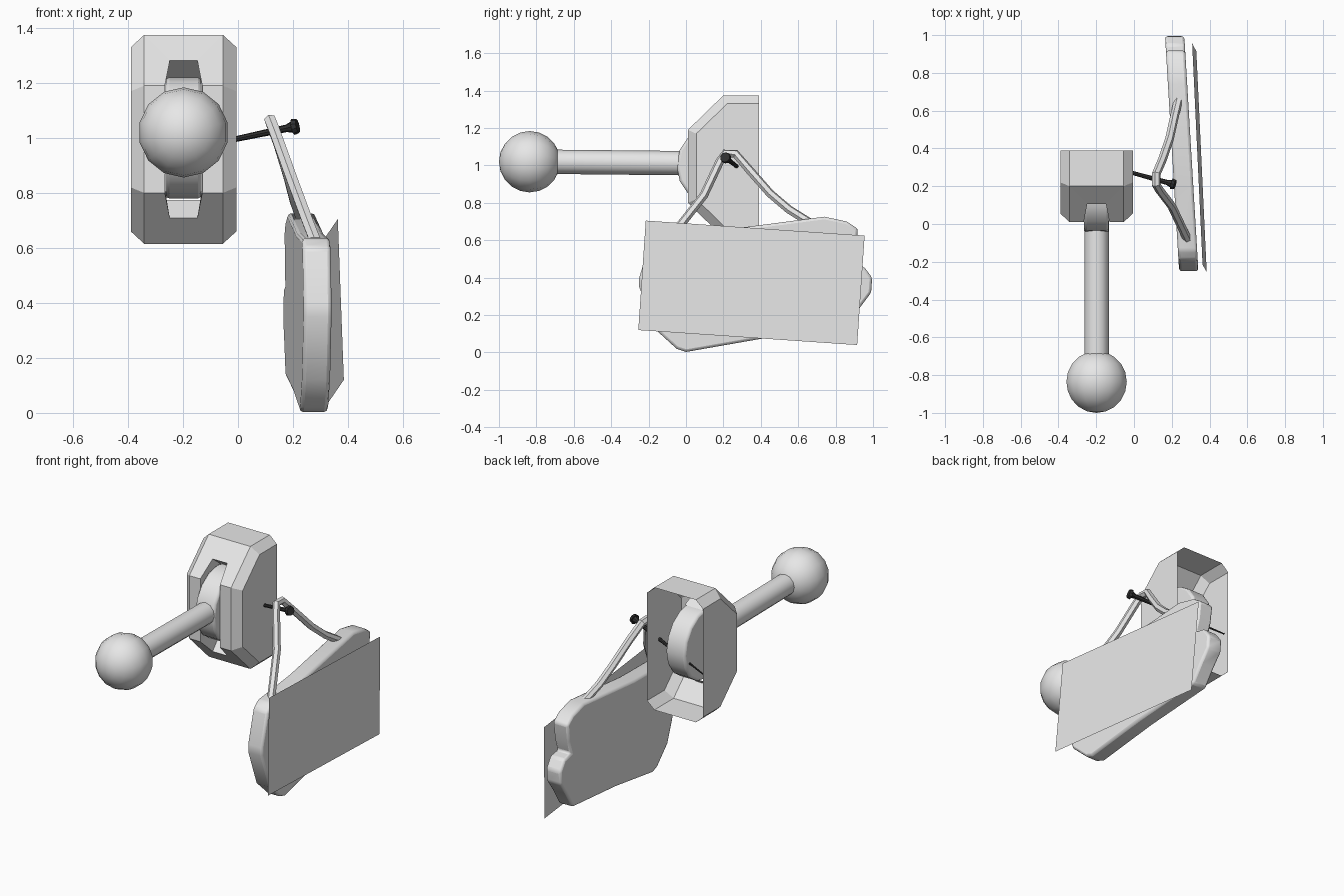
import bpy, bmesh, math
from mathutils import Vector

cube = bpy.data.objects.get("Cube")
if cube:
    bpy.data.objects.remove(cube, do_unlink=True)


def material(name, rgb, rough=0.6):
    m = bpy.data.materials.new(name)
    m.use_nodes = True
    m.diffuse_color = (*rgb, 1)
    bsdf = next(n for n in m.node_tree.nodes if n.type == "BSDF_PRINCIPLED")
    bsdf.inputs["Base Color"].default_value = (*rgb, 1)
    bsdf.inputs["Roughness"].default_value = rough
    return m


GREY = material("light grey", (0.8, 0.8, 0.8))
IRON = material("dark iron", (0.03, 0.03, 0.03))
CX = -0.198  # centre plane of the lever


def finish(obj, mat, smooth=True):
    obj.data.materials.clear()
    obj.data.materials.append(mat)
    bpy.ops.object.select_all(action="DESELECT")
    obj.select_set(True)
    bpy.context.view_layer.objects.active = obj
    if smooth:
        bpy.ops.object.shade_smooth_by_angle(angle=math.radians(35))
    return obj


def from_bmesh(name, bm, mat, smooth=True):
    bmesh.ops.remove_doubles(bm, verts=bm.verts, dist=0.0005)
    bmesh.ops.recalc_face_normals(bm, faces=bm.faces)
    mesh = bpy.data.meshes.new(name)
    bm.to_mesh(mesh)
    bm.free()
    obj = bpy.data.objects.new(name, mesh)
    bpy.context.collection.objects.link(obj)
    return finish(obj, mat, smooth)


def rod(name, a, b, r1, r2, sides, mat):
    """Straight tapered rod from a to b."""
    a, b = Vector(a), Vector(b)
    bpy.ops.mesh.primitive_cone_add(vertices=sides, radius1=r1, radius2=r2,
                                    depth=(b - a).length, location=(a + b) / 2)
    obj = bpy.context.object
    obj.name = name
    obj.rotation_euler = (b - a).to_track_quat("Z", "Y").to_euler()
    return finish(obj, mat)


def bevel(obj, width, segments):
    mod = obj.modifiers.new("Bevel", "BEVEL")
    mod.width, mod.segments = width, segments
    mod.limit_method = "ANGLE"


# Lever housing: thin chamfered shell, open at the back, slotted in front
bm = bmesh.new()


def quad(*pts):
    bm.faces.new([bm.verts.new((CX + x, y, z)) for x, y, z in pts])


outer = [(.39, .615), (.2, .615), (.01, .8), (.01, 1.19), (.2, 1.375), (.39, 1.375)]
inner = [(.39, .66), (.22, .66), (.055, .82), (.055, 1.17), (.22, 1.33), (.39, 1.33)]
H1, H2 = .143, .192
slot = [(.05, .105, .708), (.068, .01, .8), (.068, .01, 1.19), (.05, .105, 1.282)]
lip = [(.067, .2, .775), (.067, .08, .81), (.067, .08, 1.18), (.067, .2, 1.215)]
for s in (1, -1):
    def flip(p):
        return (s * p[0], p[1], p[2])
    # flat side and its chamfer
    bm.faces.new([bm.verts.new((CX + s * H2, y, z)) for y, z in inner])
    for i in range(5):
        quad((s * H1, *outer[i]), (s * H1, *outer[i + 1]),
             (s * H2, *inner[i + 1]), (s * H2, *inner[i]))
    # front panels beside the slot, and the slot walls
    for i in range(3):
        quad((s * H1, *outer[i + 1]), (s * H1, *outer[i + 2]),
             flip(slot[i + 1]), flip(slot[i]))
        quad(flip(slot[i]), flip(slot[i + 1]), flip(lip[i + 1]), flip(lip[i]))
for corner, back, end, deep in ((1, 0, slot[0], lip[0]), (4, 5, slot[3], lip[3])):
    def pair(p):
        return p, (-p[0], p[1], p[2])
    o, b = pair((H1, *outer[corner])), pair((H1, *outer[back]))
    e, d = pair(end), pair(deep)
    quad(o[0], o[1], b[1], b[0])
    quad(o[0], o[1], e[1], e[0])
    quad(e[0], e[1], d[1], d[0])
from_bmesh("lever_housing", bm, GREY, smooth=False)

# Lever: pivot disc, handle and ball
hub = rod("pivot_disc", (CX - .066, .17, 1), (CX + .066, .17, 1), .22, .22, 16, GREY)
bevel(hub, .014, 2)
rod("lever_handle", (CX, .02, 1.012), (CX, -.76, 1.02), .065, .065, 12, GREY)
bpy.ops.mesh.primitive_uv_sphere_add(segments=14, ring_count=10, radius=.164,
                                     location=(CX, -.836, 1.02),
                                     rotation=(math.pi / 2, 0, 0))
bpy.context.object.name = "lever_ball"
finish(bpy.context.object, GREY)

# Nail: tapered shaft through the housing, with collar and head
head, tip = Vector((.2, .213, 1.04)), Vector((-.375, .372, .918))
axis = (tip - head).normalized()
rod("nail_shaft", head, tip, .014, .004, 8, IRON)
rod("nail_collar", head + axis * .025, head, .014, .022, 8, IRON)
rod("nail_head", head, head - axis * .018, .03, .026, 10, IRON)

# Hanging board: worn plank outline given thickness
outline = [(-.25, .4), (-.19, .6), (-.14, .635), (.2, .655), (.74, .726), (.86, .7),
           (.92, .66), (.905, .55), (.88, .47), (.95, .46), (.995, .4), (.99, .32),
           (.93, .24), (.86, .13), (.4, .073), (0, .003), (-.05, .02), (-.16, .12),
           (-.25, .35)]
bm = bmesh.new()
rows = [[bm.verts.new((.275 + side - .06 * y, y, z)) for y, z in outline]
        for side in (-.051, .051)]
for row in rows:
    bm.faces.new(row)
for i in range(len(outline)):
    j = (i + 1) % len(outline)
    bm.faces.new((rows[0][i], rows[0][j], rows[1][j], rows[1][i]))
board = from_bmesh("hanging_board", bm, GREY)
bevel(board, .014, 2)

# Thin sheet on the outer face of the board
bm = bmesh.new()
bm.faces.new([bm.verts.new(p) for p in (
    (.385, -.255, .12), (.33, .915, .04), (.308, .955, .625), (.363, -.215, .705))])
from_bmesh("sheet", bm, GREY, smooth=False)

# Rope looped over the nail
path = [(.287, -.09, .61), (.252, -.015, .7), (.2, .095, .84), (.135, .18, 1.02),
        (.117, .21, 1.065), (.118, .265, 1.062), (.15, .34, .975), (.188, .45, .85),
        (.21, .55, .765), (.238, .67, .69)]
curve = bpy.data.curves.new("rope", "CURVE")
curve.dimensions = "3D"
curve.bevel_depth = .023
curve.bevel_resolution = 1
curve.use_fill_caps = True
spline = curve.splines.new("POLY")
spline.points.add(len(path) - 1)
for point, co in zip(spline.points, path):
    point.co = (*co, 1)
    point.radius = 1
rope = bpy.data.objects.new("rope", curve)
bpy.context.collection.objects.link(rope)
bpy.ops.object.select_all(action="DESELECT")
rope.select_set(True)
bpy.context.view_layer.objects.active = rope
bpy.ops.object.convert(target="MESH")
finish(bpy.context.object, GREY)
